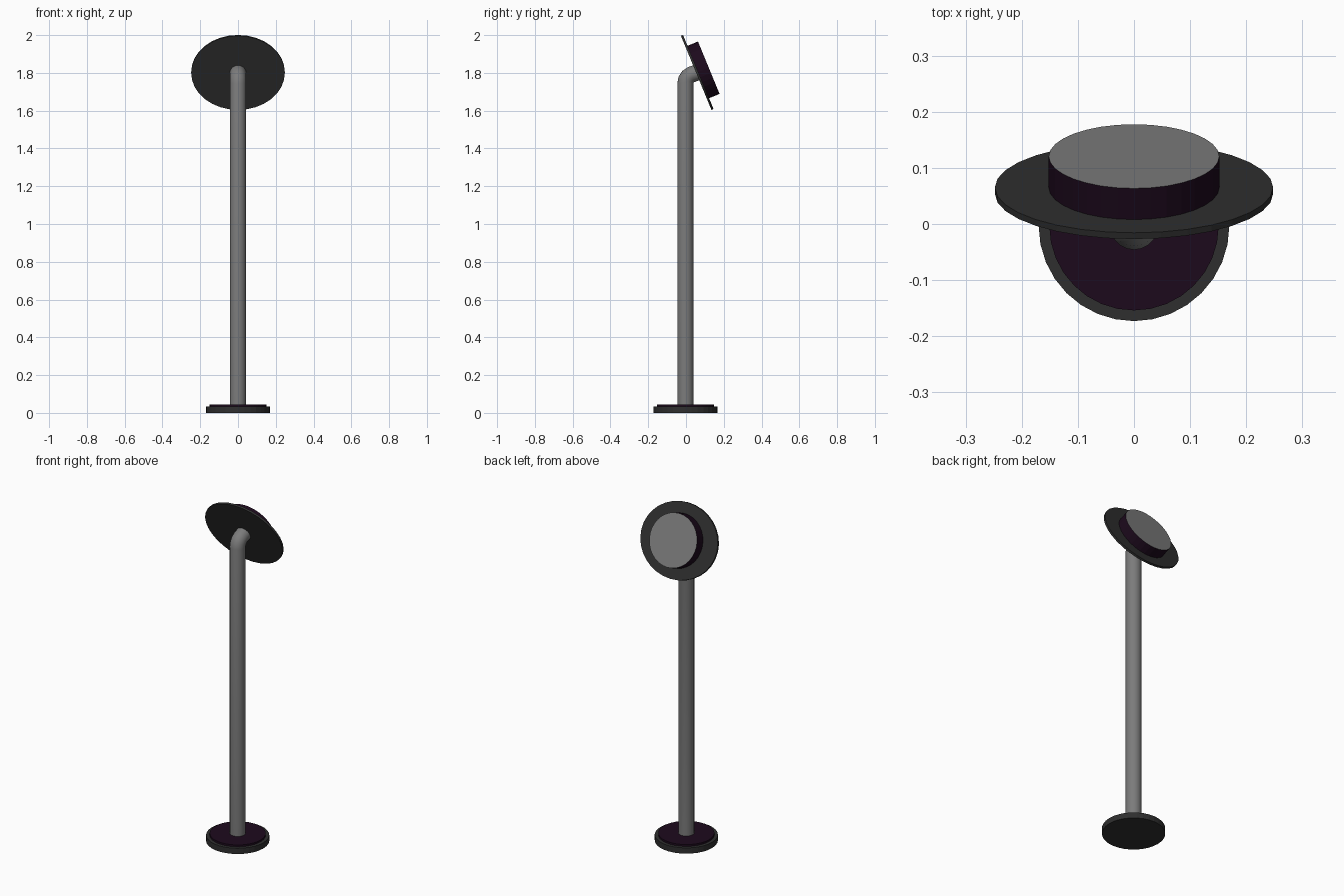
import bpy, bmesh, math
from mathutils import Matrix, Vector

if "Cube" in bpy.data.objects:
    bpy.data.objects.remove(bpy.data.objects["Cube"])

AXIS_Y = -0.003                 # pole and base centre line
TILT = math.radians(67.6)       # head normal, measured from vertical
NORMAL = Vector((0, math.sin(TILT), math.cos(TILT)))
HEAD = Vector((0, 0.054, 1.80))  # centre of the backing plate's front face


def material(name, rgb):
    m = bpy.data.materials.new(name)
    m.diffuse_color = (*rgb, 1)
    m.use_nodes = True
    m.node_tree.nodes["Principled BSDF"].inputs["Base Color"].default_value = m.diffuse_color
    return m


GREY = material("grey_metal", (0.2, 0.2, 0.2))
DARK = material("dark_grey", (0.028, 0.028, 0.028))
PURPLE = material("dark_purple", (0.012, 0.003, 0.012))


def disc(name, start, rx, ry, depth, mats, tilt=0.0):
    """Elliptical disc from start along its tilted axis; 2nd material goes on the far cap."""
    bm = bmesh.new()
    bmesh.ops.create_cone(bm, cap_ends=True, segments=32, radius1=1, radius2=1, depth=1)
    bmesh.ops.transform(bm, verts=bm.verts, matrix=(
        Matrix.Translation(start) @ Matrix.Rotation(-tilt, 4, 'X')
        @ Matrix.Diagonal((rx, ry, depth, 1)) @ Matrix.Translation((0, 0, 0.5))))
    axis = Vector((0, math.sin(tilt), math.cos(tilt)))
    bm.normal_update()
    for f in bm.faces:
        if len(mats) > 1 and f.normal.dot(axis) > 0.9:
            f.material_index = 1
    return finish(name, bm, mats)


def finish(name, bm, mats):
    me = bpy.data.meshes.new(name)
    bm.to_mesh(me)
    bm.free()
    for m in mats:
        me.materials.append(m)
    ob = bpy.data.objects.new(name, me)
    bpy.context.collection.objects.link(ob)
    return ob


def tube(name, path, radius, mats, sides=20):
    """Sweep a circle along (point, lean angle) stations in the YZ plane."""
    bm = bmesh.new()
    rings = []
    for p, lean in path:
        rot = Matrix.Rotation(-lean, 3, 'X')
        rings.append([bm.verts.new(p + rot @ Vector((
            radius * math.cos(2 * math.pi * i / sides),
            radius * math.sin(2 * math.pi * i / sides), 0))) for i in range(sides)])
    for a, b in zip(rings, rings[1:]):
        for i in range(sides):
            j = (i + 1) % sides
            bm.faces.new((a[i], a[j], b[j], b[i]))
    bm.faces.new(rings[0][::-1])
    bm.faces.new(rings[-1])
    return finish(name, bm, mats)


# Stepped round base
disc("base", Vector((0, AXIS_Y, 0)), 0.17, 0.17, 0.034, [DARK])
disc("base_cap", Vector((0, AXIS_Y, 0.034)), 0.151, 0.151, 0.011, [PURPLE])

# Upright pole with a short bend into the plate
BEND, START = 0.05, 1.745
path = [(Vector((0, AXIS_Y, 0.04)), 0.0)]
for k in range(4):
    a = TILT * k / 3
    path.append((Vector((0, AXIS_Y + BEND * (1 - math.cos(a)),
                         START + BEND * math.sin(a))), a))
path.append((HEAD + NORMAL * 0.004, TILT))
pole = tube("pole", path, 0.043, [GREY])
bpy.context.view_layer.objects.active = pole
pole.select_set(True)
bpy.ops.object.shade_smooth_by_angle(angle=math.radians(40))

# Tilted head: oval backing plate and round housing with a pale face
disc("backing_plate", HEAD, 0.248, 0.212, 0.012, [DARK], TILT)
disc("head_housing", HEAD + NORMAL * 0.012, 0.152, 0.15, 0.06, [PURPLE, GREY], TILT)
